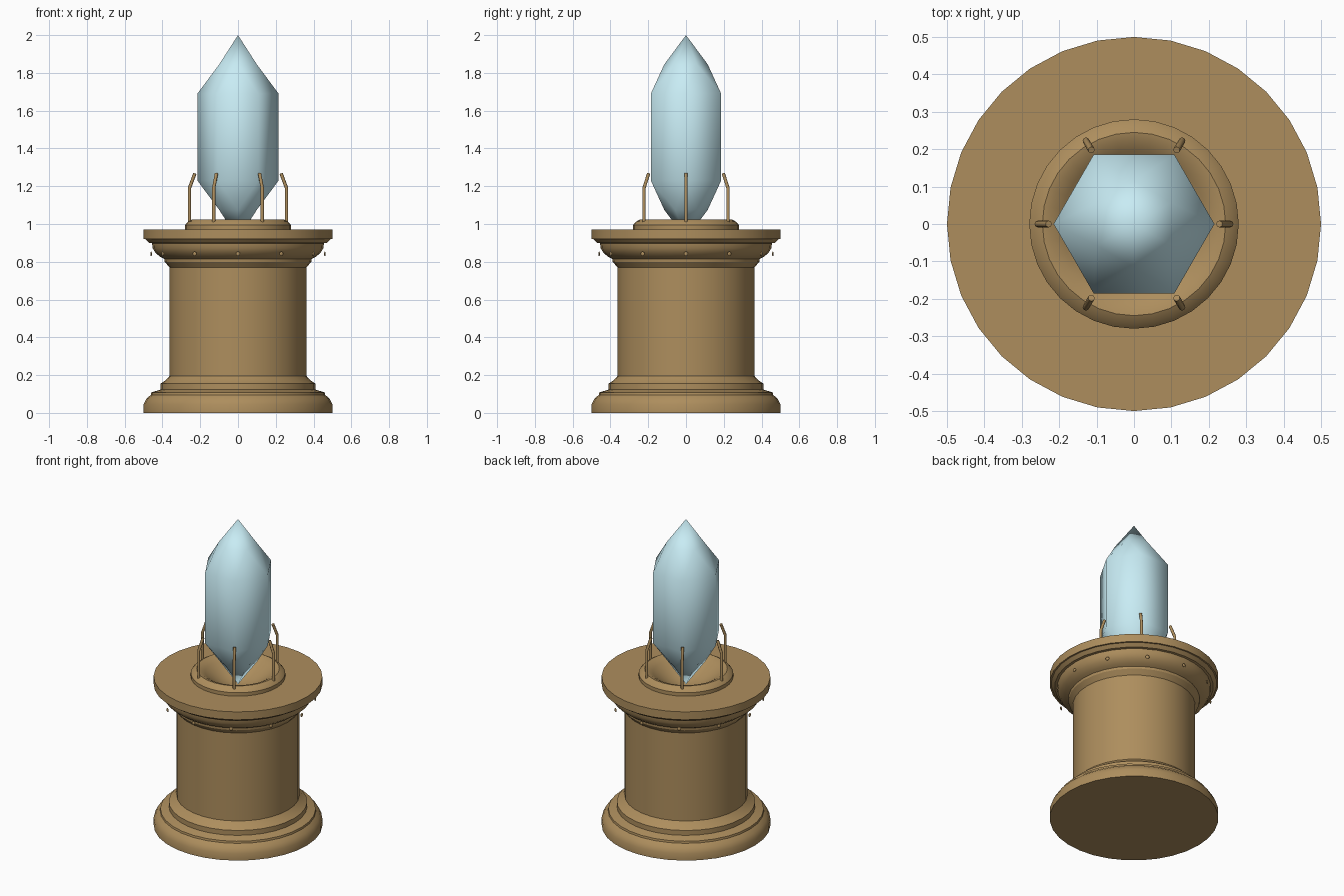
import bpy, bmesh, math
from mathutils import Matrix, Vector

cube = bpy.data.objects.get("Cube")
if cube:
    bpy.data.objects.remove(cube, do_unlink=True)


def material(name, rgb):
    mat = bpy.data.materials.new(name)
    mat.use_nodes = True
    mat.diffuse_color = (*rgb, 1)
    mat.node_tree.nodes["Principled BSDF"].inputs["Base Color"].default_value = (*rgb, 1)
    return mat


bronze = material("bronze", (0.42, 0.27, 0.11))
ice = material("pale_crystal", (0.58, 0.84, 0.91))


def finish(bm, name, mat, angle):
    bmesh.ops.recalc_face_normals(bm, faces=bm.faces)
    mesh = bpy.data.meshes.new(name)
    bm.to_mesh(mesh)
    bm.free()
    mesh.materials.append(mat)
    obj = bpy.data.objects.new(name, mesh)
    bpy.context.collection.objects.link(obj)
    bpy.ops.object.select_all(action='DESELECT')
    obj.select_set(True)
    bpy.context.view_layer.objects.active = obj
    bpy.ops.object.shade_smooth_by_angle(angle=math.radians(angle))
    return obj


def ring(bm, radius, z, sides, turn=0.0):
    return [bm.verts.new((radius * math.cos(a), radius * math.sin(a), z))
            for a in (turn + math.tau * i / sides for i in range(sides))]


def lathe(name, profile, mat, sides=32, angle=32):
    """Revolve (radius, z) points; zero radius makes a pole."""
    bm = bmesh.new()
    loops = [ring(bm, r, z, sides) for r, z in profile]
    for low, high in zip(loops, loops[1:]):
        for i in range(sides):
            j = (i + 1) % sides
            bm.faces.new((low[i], low[j], high[j], high[i]))
    bmesh.ops.remove_doubles(bm, verts=bm.verts, dist=1e-5)
    return finish(bm, name, mat, angle)


# Pedestal: moulded foot, plain shaft, flared capital, slab and hollow socket
foot = [(0, 0), (0.5, 0), (0.5, 0.045), (0.485, 0.075), (0.462, 0.095), (0.46, 0.108),
        (0.41, 0.123), (0.41, 0.155), (0.385, 0.172), (0.363, 0.195)]
capital = [(0.363, 0.77), (0.388, 0.8), (0.39, 0.815), (0.41, 0.825), (0.435, 0.845),
           (0.452, 0.872), (0.455, 0.898), (0.47, 0.9), (0.49, 0.92), (0.5, 0.92), (0.5, 0.972)]
socket = [(0.28, 0.972), (0.28, 0.995), (0.265, 1.012), (0.245, 1.023), (0.225, 1.019),
          (0.195, 1.0), (0.15, 0.965), (0.1, 0.935), (0.05, 0.917), (0, 0.91)]
lathe("pedestal", foot + capital + socket, bronze)

# Crystal: hexagonal shaft with a twisted facet ring and a point at each end
bm = bmesh.new()
lower, upper = ring(bm, 0.215, 1.23, 6), ring(bm, 0.215, 1.69, 6)
for i in range(6):
    j = (i + 1) % 6
    bm.faces.new((lower[i], lower[j], upper[j], upper[i]))
for edge, z_ring, z_tip in ((lower, 1.075, 0.92), (upper, 1.845, 2.0)):
    inner = ring(bm, 0.115, z_ring, 6, math.pi / 6)
    tip = bm.verts.new((0, 0, z_tip))
    for i in range(6):
        j = (i + 1) % 6
        bm.faces.new((edge[i], edge[j], inner[i]))
        bm.faces.new((inner[i], edge[j], inner[j]))
        bm.faces.new((inner[i], inner[j], tip))
finish(bm, "crystal", ice, 180)


# Prongs: six bent rods leaning in toward the crystal
def prong(index):
    bm = bmesh.new()
    loops = []
    for x, z, lean in ((0.257, 0.98, 0), (0.257, 1.19, 10), (0.228, 1.268, 20)):
        rot = Matrix.Rotation(math.radians(-lean), 4, 'Y')
        loop = ring(bm, 0.009, 0, 8)
        for v in loop:
            v.co = rot @ v.co + Vector((x, 0, z))
        loops.append(loop)
    for low, high in zip(loops, loops[1:]):
        for i in range(8):
            j = (i + 1) % 8
            bm.faces.new((low[i], low[j], high[j], high[i]))
    bm.faces.new(loops[0])
    bm.faces.new(loops[-1])
    bm.transform(Matrix.Rotation(index * math.tau / 6, 4, 'Z'))
    finish(bm, f"prong_{index + 1}", bronze, 50)


for k in range(6):
    prong(k)

# Studs: twelve small flattened beads around the capital
for k in range(12):
    bm = bmesh.new()
    bmesh.ops.create_uvsphere(bm, u_segments=10, v_segments=6, radius=0.012)
    bm.transform(Matrix.Rotation(k * math.tau / 12, 4, 'Z')
                 @ Matrix.Translation((0.46, 0, 0.842))
                 @ Matrix.Diagonal((0.4, 1, 1, 1)))
    finish(bm, f"stud_{k + 1}", bronze, 60)
